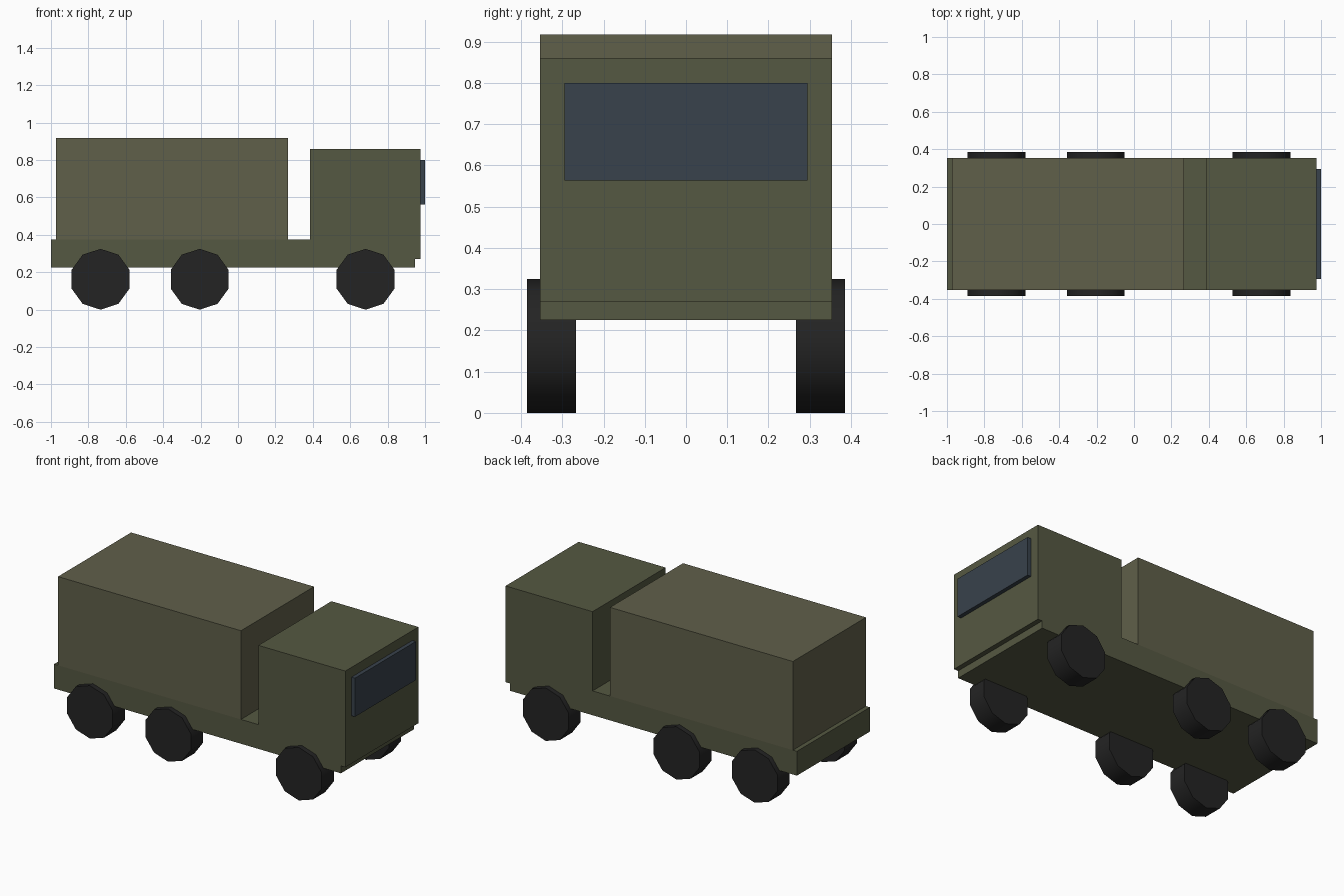
import bpy
import math

if "Cube" in bpy.data.objects:
    bpy.data.objects.remove(bpy.data.objects["Cube"])


def material(name, rgb):
    m = bpy.data.materials.new(name)
    m.diffuse_color = (*rgb, 1.0)
    m.use_nodes = True
    m.node_tree.nodes["Principled BSDF"].inputs["Base Color"].default_value = m.diffuse_color
    return m


body_green = material("body_green", (0.091, 0.098, 0.054))
cargo_green = material("cargo_green", (0.117, 0.115, 0.068))
glass_blue = material("glass_blue", (0.040, 0.054, 0.072))
tyre_black = material("tyre_black", (0.017, 0.017, 0.017))


def box(name, x, y, z, mat):
    """Box from (min, max) ranges, with scale baked into the mesh."""
    centre = [(a + b) / 2 for a, b in (x, y, z)]
    bpy.ops.mesh.primitive_cube_add(size=1, location=centre)
    ob = bpy.context.object
    ob.name = name
    ob.scale = [b - a for a, b in (x, y, z)]
    bpy.ops.object.transform_apply(location=False, rotation=False, scale=True)
    ob.data.materials.append(mat)
    return ob


def wheel(name, x, y):
    """Ten-sided wheel with a corner at the top and the axle along y."""
    bpy.ops.mesh.primitive_cylinder_add(
        vertices=10, radius=WHEEL_R, depth=0.118,
        location=(x, y, WHEEL_R), rotation=(math.pi / 2, 0, 0))
    ob = bpy.context.object
    ob.name = name
    ob.data.materials.append(tyre_black)
    bpy.ops.object.shade_smooth_by_angle(angle=math.radians(45))


WHEEL_R = 0.1625
SIDE = (-0.354, 0.354)

# Chassis, cab, windscreen and cargo body
box("chassis", (-1.0, 0.946), SIDE, (0.225, 0.374), body_green)
box("cab", (0.386, 0.976), SIDE, (0.27, 0.86), body_green)
box("windscreen", (0.953, 1.0), (-0.295, 0.295), (0.563, 0.80), glass_blue)
box("cargo_body", (-0.973, 0.268), SIDE, (0.374, 0.918), cargo_green)

# Three axles, a wheel on each side
for axle, x in (("rear", -0.735), ("middle", -0.205), ("front", 0.682)):
    for side, s in (("right", -1), ("left", 1)):
        wheel(f"{axle}_wheel_{side}", x, s * 0.326)
